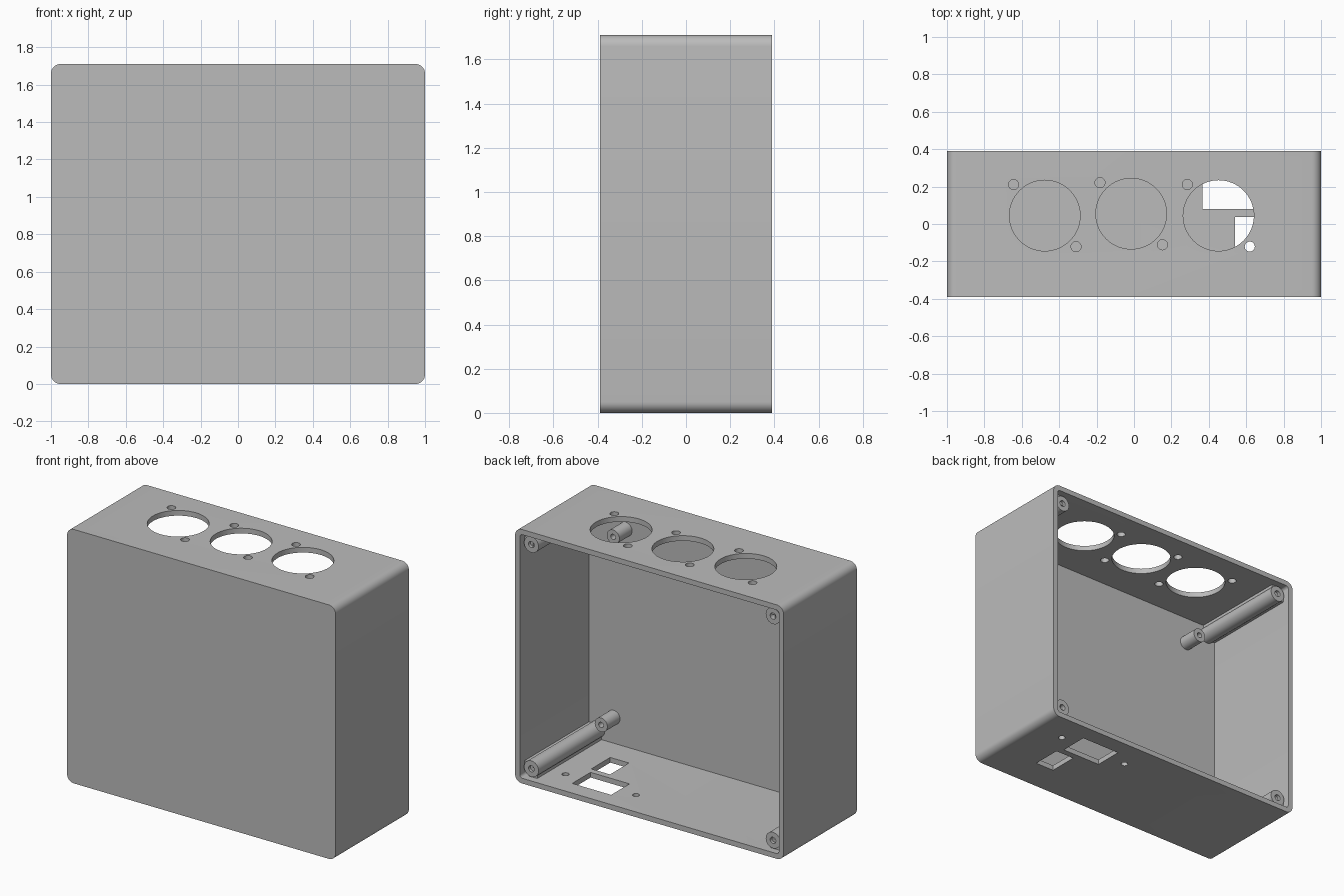
import bpy, bmesh, math
from mathutils import Matrix, Vector

if "Cube" in bpy.data.objects:
    bpy.data.objects.remove(bpy.data.objects["Cube"], do_unlink=True)

W, D, H = 1.0, 0.39, 1.71      # half width, half depth, height
WALL = 0.035
FRONT_IN = -0.345              # inner side of the front panel

grey = bpy.data.materials.new("plain_grey")
grey.use_nodes = True
grey.diffuse_color = (0.5, 0.5, 0.5, 1)
grey.node_tree.nodes["Principled BSDF"].inputs["Base Color"].default_value = (0.5, 0.5, 0.5, 1)


def finish(name, bm):
    bmesh.ops.recalc_face_normals(bm, faces=bm.faces)
    mesh = bpy.data.meshes.new(name)
    bm.to_mesh(mesh)
    bm.free()
    mesh.materials.append(grey)
    obj = bpy.data.objects.new(name, mesh)
    bpy.context.collection.objects.link(obj)
    return obj


def activate(obj):
    bpy.ops.object.select_all(action='DESELECT')
    obj.select_set(True)
    bpy.context.view_layer.objects.active = obj


def smooth(obj):
    activate(obj)
    bpy.ops.object.shade_smooth_by_angle(angle=math.radians(30))


def rounded_block(name, inset, radius, y0, y1):
    """Rounded rectangle in x-z, extruded along y."""
    bm = bmesh.new()
    x, lo, hi = W - inset - radius, inset + radius, H - inset - radius
    ring = []
    for i, (cx, cz) in enumerate([(x, hi), (-x, hi), (-x, lo), (x, lo)]):
        for k in range(9):
            a = math.pi / 2 * (i + k / 8)
            ring.append(bm.verts.new((cx + radius * math.cos(a), y0, cz + radius * math.sin(a))))
    face = bm.faces.new(ring)
    out = bmesh.ops.extrude_face_region(bm, geom=[face])
    verts = [v for v in out["geom"] if isinstance(v, bmesh.types.BMVert)]
    bmesh.ops.translate(bm, verts=verts, vec=(0, y1 - y0, 0))
    return finish(name, bm)


def add_box(bm, x0, x1, y0, y1, z0, z1):
    m = Matrix.Translation(((x0 + x1) / 2, (y0 + y1) / 2, (z0 + z1) / 2))
    m = m @ Matrix.Diagonal((x1 - x0, y1 - y0, z1 - z0, 1))
    bmesh.ops.create_cube(bm, size=1, matrix=m)


def add_hole(bm, x, y, z, r, sides):
    bmesh.ops.create_cone(bm, cap_ends=True, segments=sides, radius1=r, radius2=r,
                          depth=0.2, matrix=Matrix.Translation((x, y, z)))


def cut(target, cutter):
    mod = target.modifiers.new("cut", 'BOOLEAN')
    mod.operation, mod.solver, mod.object = 'DIFFERENCE', 'EXACT', cutter
    activate(target)
    bpy.ops.object.modifier_apply(modifier=mod.name)
    bpy.data.objects.remove(cutter, do_unlink=True)


def post(name, x, z, r, hole_r, y_end, hole_depth):
    """Round post along y with a blind screw hole in its back end."""
    bm = bmesh.new()
    y0, yh = FRONT_IN - 0.01, y_end - hole_depth
    pts = [(0, y0), (r, y0), (r, y_end), (hole_r, y_end), (hole_r, yh), (0, yh)]
    vs = [bm.verts.new((px, py, 0)) for px, py in pts]
    es = [bm.edges.new(pair) for pair in zip(vs, vs[1:])]
    bmesh.ops.spin(bm, geom=vs + es, cent=(0, 0, 0), axis=(0, 1, 0),
                   angle=math.tau, steps=32, use_merge=True)
    bmesh.ops.remove_doubles(bm, verts=bm.verts, dist=0.0001)
    bmesh.ops.translate(bm, verts=bm.verts, vec=Vector((x, 0, z)))
    smooth(finish(name, bm))


# Shell, open at the back
shell = rounded_block("enclosure_shell", 0, 0.05, -D, D)
cut(shell, rounded_block("cavity_cutter", WALL, 0.02, FRONT_IN, D + 0.1))

# Three round openings with diagonal screw holes in the top, two ports in the floor
bm = bmesh.new()
for x, y in [(-0.477, 0.045), (-0.015, 0.055), (0.452, 0.045)]:
    add_hole(bm, x, y, H, 0.189, 64)
    for s in (-1, 1):
        add_hole(bm, x + s * 0.167, y - s * 0.166, H, 0.027, 24)
add_box(bm, 0.365, 0.655, 0.08, 0.275, -0.1, 0.1)
add_box(bm, 0.54, 0.68, -0.165, 0.037, -0.1, 0.1)
for x in (0.24, 0.765):
    add_hole(bm, x, 0.19, 0, 0.022, 24)
cut(shell, finish("port_cutter", bm))
smooth(shell)

# Corner lid bosses, tied to the walls by webs
for sx, side in ((1, "left"), (-1, "right")):
    for z, edge, level in ((0.1, 0.02, "lower"), (H - 0.1, H - 0.02, "upper")):
        x = sx * 0.9
        post(f"{level}_{side}_lid_boss", x, z, 0.054, 0.021, 0.36, 0.25)
        bm = bmesh.new()
        add_box(bm, *sorted((x, sx * 0.98)), FRONT_IN - 0.01, 0.34, z - 0.03, z + 0.03)
        add_box(bm, x - 0.03, x + 0.03, FRONT_IN - 0.01, 0.34, *sorted((z, edge)))
        finish(f"{level}_{side}_boss_web", bm)

# Board standoffs on the inside of the front panel
for name, x, z in [("lower_left", 0.78, 0.21), ("upper_left", 0.69, 1.5),
                   ("upper_right", -0.725, 1.49), ("lower_right", -0.74, 0.21)]:
    post(name + "_standoff", x, z, 0.047, 0.018, -0.21, 0.11)
